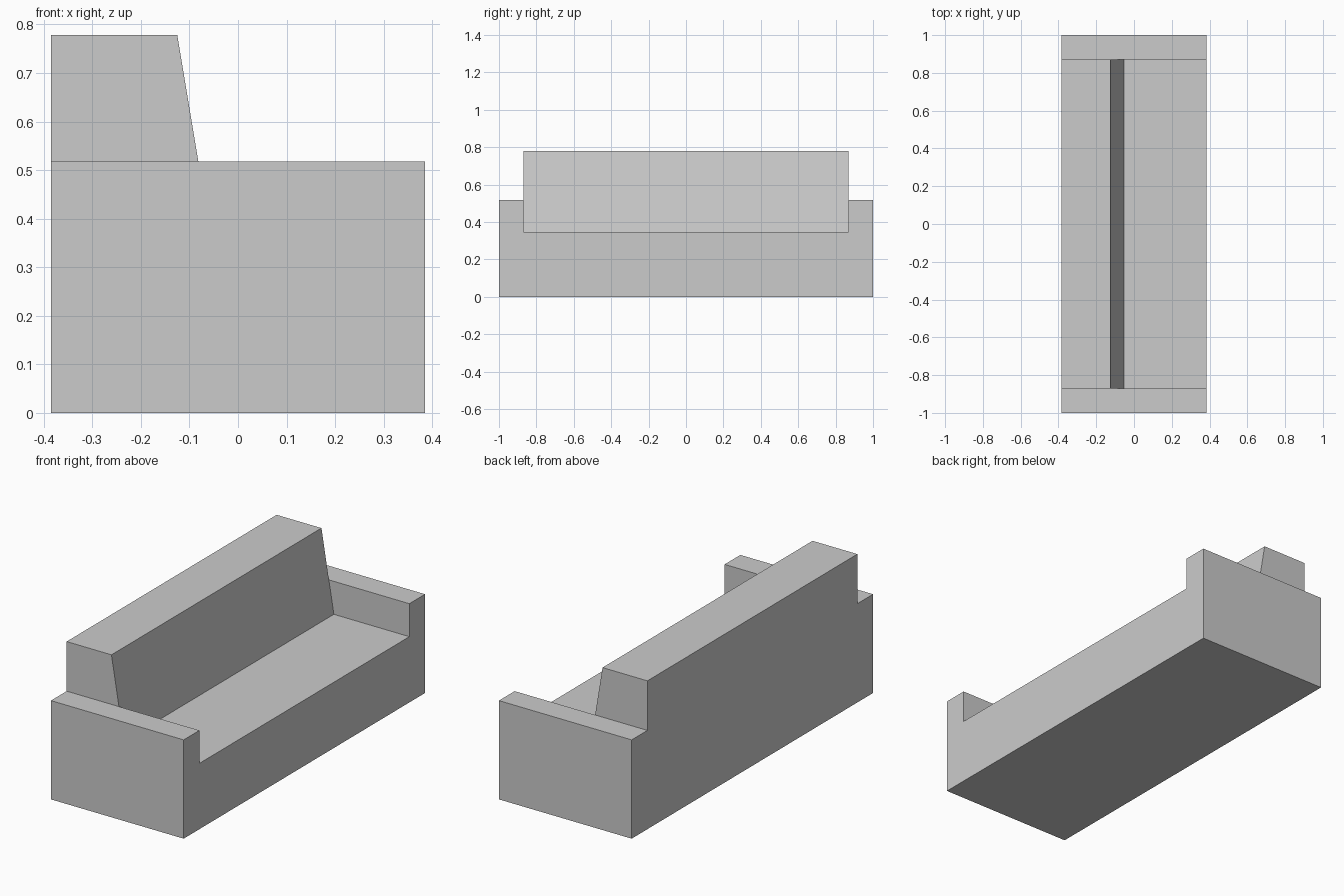
import bpy
import bmesh
from mathutils import Vector

if "Cube" in bpy.data.objects:
    bpy.data.objects.remove(bpy.data.objects["Cube"])

HALF_DEPTH = 0.385    # sofa faces +x
HALF_LENGTH = 1.0
INNER = 0.87          # inner side of each arm
SEAT_Z, ARM_Z, TOP_Z = 0.345, 0.518, 0.778

grey = bpy.data.materials.new("light grey")
grey.diffuse_color = (0.6, 0.6, 0.6, 1.0)
grey.use_nodes = True
grey.node_tree.nodes["Principled BSDF"].inputs["Base Color"].default_value = grey.diffuse_color


def prism(name, outline, sweep):
    """Closed solid: a flat outline swept along a vector."""
    bm = bmesh.new()
    face = bm.faces.new([bm.verts.new(p) for p in outline])
    swept = bmesh.ops.extrude_face_region(bm, geom=[face], use_keep_orig=True)
    moved = [g for g in swept["geom"] if isinstance(g, bmesh.types.BMVert)]
    bmesh.ops.translate(bm, verts=moved, vec=Vector(sweep))
    bmesh.ops.recalc_face_normals(bm, faces=bm.faces)
    mesh = bpy.data.meshes.new(name)
    bm.to_mesh(mesh)
    bm.free()
    mesh.materials.append(grey)
    obj = bpy.data.objects.new(name, mesh)
    bpy.context.collection.objects.link(obj)
    return obj


# Seat base and both arms: one U-shaped outline, mirrored in y, swept front to back
half = [(HALF_LENGTH, 0), (HALF_LENGTH, ARM_Z), (INNER, ARM_Z), (INNER, SEAT_Z)]
u_shape = half + [(-y, z) for y, z in reversed(half)]
prism("seat_and_arms", [(-HALF_DEPTH, y, z) for y, z in u_shape],
      (2 * HALF_DEPTH, 0, 0))

# Backrest: sloped front, resting on the seat between the arms
back = [(-HALF_DEPTH, SEAT_Z), (-0.053, SEAT_Z), (-0.125, TOP_Z), (-HALF_DEPTH, TOP_Z)]
prism("backrest", [(x, -INNER, z) for x, z in back], (0, 2 * INNER, 0))
